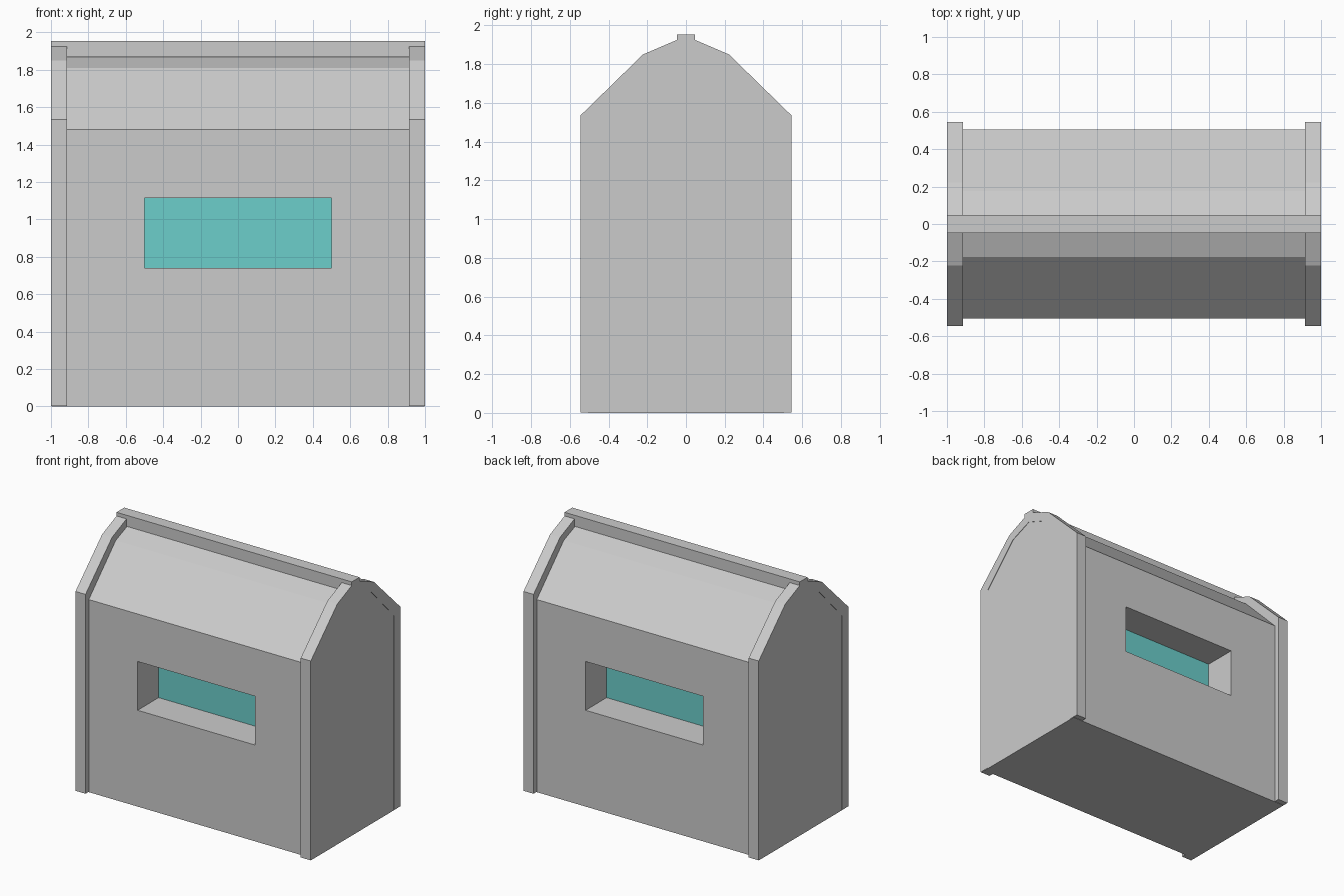
import bpy, bmesh

if "Cube" in bpy.data.objects:
    bpy.data.objects.remove(bpy.data.objects["Cube"])


def make_object(name, bm):
    bmesh.ops.recalc_face_normals(bm, faces=bm.faces[:])
    mesh = bpy.data.meshes.new(name)
    bm.to_mesh(mesh)
    bm.free()
    obj = bpy.data.objects.new(name, mesh)
    bpy.context.collection.objects.link(obj)
    return obj


def box(name, x, y, z):
    """Box from (min, max) pairs."""
    bm = bmesh.new()
    bmesh.ops.create_cube(bm, size=1)
    for v in bm.verts:
        v.co = [a + (b - a) * (c + 0.5) for (a, b), c in zip((x, y, z), v.co)]
    return make_object(name, bm)


def mirrored(half):
    """Complete a half profile (base to apex) across y = 0."""
    return half + [(-y, z) for y, z in reversed(half[:-1])]


def extrude_profile(name, points, x0, x1):
    bm = bmesh.new()
    face = bm.faces.new([bm.verts.new((x0, y, z)) for y, z in points])
    new = bmesh.ops.extrude_face_region(bm, geom=[face], use_keep_orig=True)["geom"]
    bmesh.ops.translate(bm, vec=(x1 - x0, 0, 0),
                        verts=[g for g in new if isinstance(g, bmesh.types.BMVert)])
    return make_object(name, bm)


def extrude_band(name, outer, inner, x0, x1):
    """Open arch: quads between outer and inner outlines, given thickness."""
    bm = bmesh.new()
    rings = [[bm.verts.new((x, y, z)) for y, z in line]
             for x, line in ((x0, outer), (x1, outer), (x1, inner), (x0, inner))]
    for k in range(4):
        a, b = rings[k], rings[(k + 1) % 4]
        for i in range(len(a) - 1):
            bm.faces.new((a[i], a[i + 1], b[i + 1], b[i]))
    for end in (0, -1):
        bm.faces.new([r[end] for r in rings])
    return make_object(name, bm)


# Main body with gambrel-shaped roof
body_line = mirrored([(0.505, 0), (0.505, 1.48), (0.177, 1.81), (0, 1.88)])
body = extrude_profile("body", body_line, -0.997, 0.997)

# Window opening cut through the body
cutter = box("window_cutter", (-0.5, 0.5), (-0.8, 0.8), (0.74, 1.115))
cutter.hide_render = True
mod = body.modifiers.new("window_opening", "BOOLEAN")
mod.operation = "DIFFERENCE"
mod.solver = "EXACT"
mod.object = cutter
bpy.context.view_layer.objects.active = body
bpy.ops.object.modifier_apply(modifier=mod.name)
bpy.data.objects.remove(cutter)

# Recessed teal window, visible from both front and back
glass = bpy.data.materials.new("teal_glass")
glass.diffuse_color = (0.15, 0.62, 0.6, 1)
glass.use_nodes = True
glass.node_tree.nodes["Principled BSDF"].inputs["Base Color"].default_value = glass.diffuse_color
window = box("window_pane", (-0.5, 0.5), (-0.25, 0.25), (0.74, 1.115))
window.data.materials.append(glass)

# Raised trim arches at both ends
outer = mirrored([(0.545, 0.003), (0.545, 1.535), (0.222, 1.85), (0, 1.945)])
inner = mirrored([(0.465, 0.003), (0.465, 1.498), (0.18, 1.795), (0, 1.865)])
for side, name in ((-1, "left_trim"), (1, "right_trim")):
    extrude_band(name, outer, inner, side * 0.915, side * 1.0)

# Ridge beam along the roof
box("ridge_beam", (-1, 1), (-0.047, 0.047), (1.868, 1.953))
